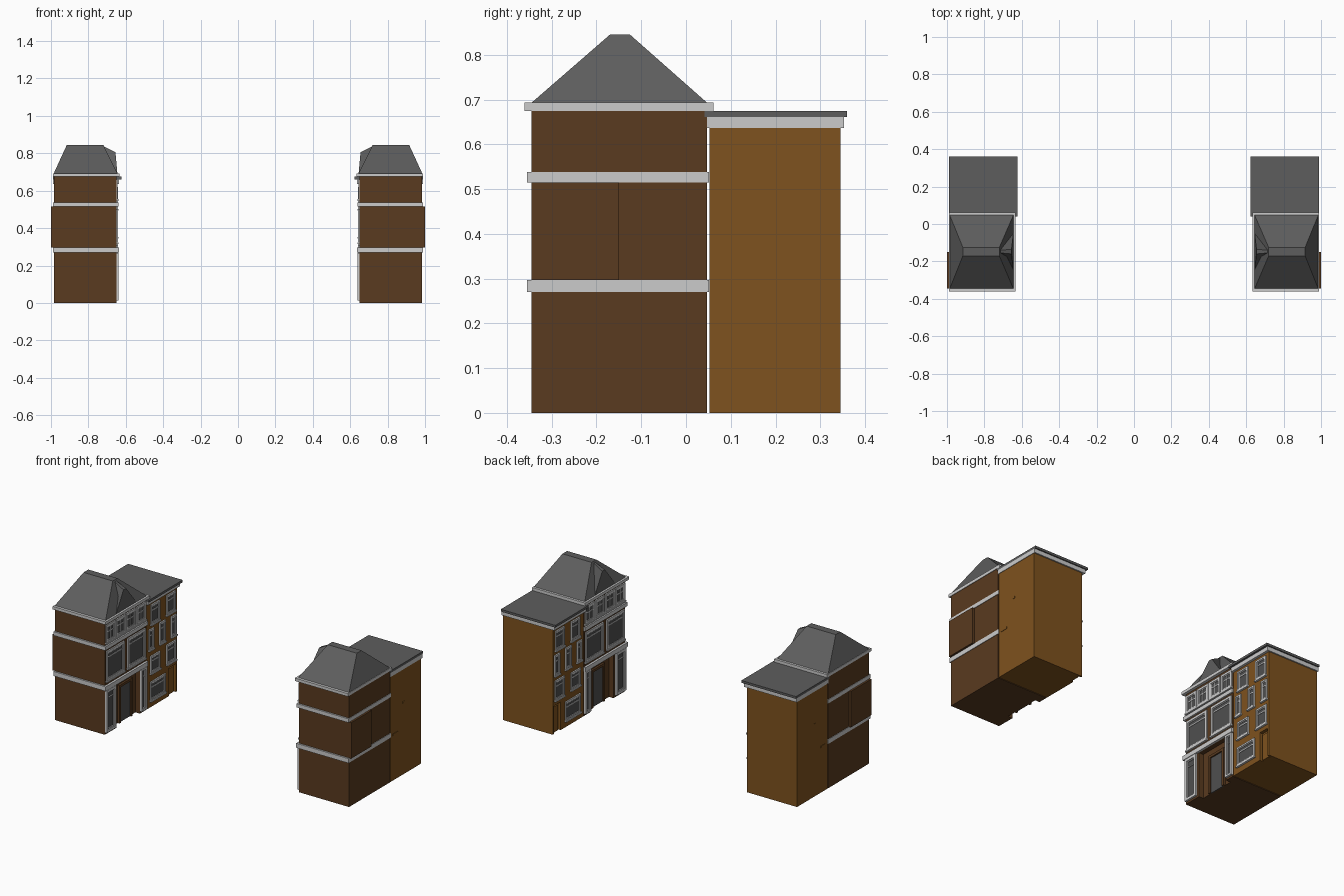
import bpy, bmesh

if "Cube" in bpy.data.objects:
    bpy.data.objects.remove(bpy.data.objects["Cube"])


def material(name, rgb):
    m = bpy.data.materials.new(name)
    m.diffuse_color = (*rgb, 1)
    m.use_nodes = True
    m.node_tree.nodes["Principled BSDF"].inputs["Base Color"].default_value = m.diffuse_color
    return m


DARK = material("dark_brick", (0.10, 0.043, 0.014))
LIGHT = material("light_brick", (0.21, 0.085, 0.013))
SLATE = material("slate", (0.11, 0.11, 0.11))
GLASS = material("glass", (0.08, 0.08, 0.08))
WALL = 0.65          # facade plane of the right-hand houses, facing -x
BACK = 0.985         # outer wall plane


def finish(name, bm, mat):
    # every part is mirrored to the other side of the street
    bmesh.ops.recalc_face_normals(bm, faces=bm.faces)
    me = bpy.data.meshes.new(name)
    bm.to_mesh(me)
    bm.free()
    ob = bpy.data.objects.new(name, me)
    bpy.context.collection.objects.link(ob)
    if mat:
        me.materials.append(mat)
    ob.modifiers.new("Mirror", 'MIRROR').use_clip = False
    return ob


def add_box(bm, x, y, z):
    vs = bmesh.ops.create_cube(bm, size=1)["verts"]
    for v in vs:
        for i, (a, b) in enumerate((x, y, z)):
            v.co[i] = a if v.co[i] < 0 else b


def boxes(name, parts, mat=None):
    bm = bmesh.new()
    for p in parts:
        add_box(bm, *p)
    return finish(name, bm, mat)


def prism(name, plan, z0, z1, mat):
    bm = bmesh.new()
    f = bm.faces.new([bm.verts.new((x, y, z0)) for x, y in plan])
    top = bmesh.ops.extrude_face_region(bm, geom=[f])["geom"]
    for v in top:
        if isinstance(v, bmesh.types.BMVert):
            v.co.z = z1
    return finish(name, bm, mat)


def ring(y0, y1, z0, z1, t, out):
    x = (WALL - out, WALL + 0.002)
    return [(x, (y0, y0 + t), (z0, z1)), (x, (y1 - t, y1), (z0, z1)),
            (x, (y0 + t, y1 - t), (z0, z0 + t)), (x, (y0 + t, y1 - t), (z1 - t, z1))]


def window(name, y0, y1, z0, z1, t=0.011, out=0.008, transom=0.7, inner=True, sill=True):
    parts = ring(y0, y1, z0, z1, t, out)
    g = t
    if inner:
        parts += ring(y0 + t, y1 - t, z0 + t, z1 - t, 0.005, out * 0.6)
        g += 0.005
    if transom:
        zt = z0 + (z1 - z0) * transom
        parts.append(((WALL - out * 0.6, WALL), (y0 + g, y1 - g), (zt - 0.003, zt + 0.003)))
    if sill:
        parts.append(((WALL - out - 0.004, WALL), (y0 - 0.004, y1 + 0.004), (z0 - 0.006, z0 + 0.003)))
    boxes(name + "_frame", parts)
    boxes(name + "_glass", [((WALL - 0.002, WALL + 0.002), (y0 + g, y1 - g), (z0 + g, z1 - g))], GLASS)


def house(name, y0, y1, top, notch0, notch1, notch_z, depth, mat):
    # ground floor with an entrance recess, plain storeys above
    d = WALL + depth
    prism(name + "_ground_floor",
          [(WALL, y0), (BACK, y0), (BACK, y1), (WALL, y1),
           (WALL, notch1), (d, notch1), (d, notch0), (WALL, notch0)], 0, notch_z, mat)
    boxes(name + "_upper_wall", [((WALL, BACK), (y0, y1), (notch_z, top))], mat)


# front house walls, side bay and stone bands
house("front_house", -0.345, 0.047, 0.68, -0.235, -0.01, 0.27, 0.03, DARK)
boxes("side_bay", [((0.975, 1.0), (-0.345, -0.15), (0.297, 0.515))], DARK)
boxes("stone_bands", [((0.637, 0.988), (-0.355, 0.051), (0.27, 0.297)),
                      ((0.64, 0.988), (-0.355, 0.051), (0.515, 0.538)),
                      ((0.633, 0.988), (-0.361, 0.061), (0.675, 0.693))])

# front house roof: truncated hip
bm = bmesh.new()
lo = [bm.verts.new(p) for p in ((0.645, -0.345, 0.693), (0.985, -0.345, 0.693),
                                (0.985, 0.047, 0.693), (0.645, 0.047, 0.693))]
hi = [bm.verts.new(p) for p in ((0.72, -0.17, 0.845), (0.915, -0.17, 0.845),
                                (0.915, -0.125, 0.845), (0.72, -0.125, 0.845))]
bm.faces.new(lo)
bm.faces.new(hi)
for i in range(4):
    j = (i + 1) % 4
    bm.faces.new((lo[i], lo[j], hi[j], hi[i]))
finish("hip_roof", bm, SLATE)

# roof gable over the facade
bm = bmesh.new()
sec = [(-0.245, 0.693), (-0.05, 0.693), (-0.135, 0.805), (-0.16, 0.805)]
a = [bm.verts.new((0.645 if z < 0.7 else 0.655, y, z)) for y, z in sec]
b = [bm.verts.new((0.725, -0.1475 + (y + 0.1475) * 0.5, z + (0.035 if z > 0.7 else 0)))
     for y, z in sec]
bm.faces.new(a)
bm.faces.new(b)
for i in range(4):
    j = (i + 1) % 4
    bm.faces.new((a[i], a[j], b[j], b[i]))
finish("roof_gable", bm, SLATE)

# front house windows: four in the attic row, two large, two tall shop lights
for i in range(4):
    y = -0.34 + i * 0.097
    window(f"attic_window_{i}", y, y + 0.09, 0.552, 0.66, t=0.013, out=0.007, transom=0.6)
    boxes(f"attic_mullion_{i}", [((WALL - 0.004, WALL), (y + 0.043, y + 0.047), (0.565, 0.65))])
for i, y in enumerate((-0.335, -0.132)):
    window(f"large_window_{i}", y, y + 0.17, 0.32, 0.502, t=0.014, transom=0.78)
window("shop_window_near", -0.342, -0.25, 0.012, 0.268, t=0.016, out=0.012, transom=0.8, sill=False)
window("shop_window_far", -0.008, 0.045, 0.012, 0.268, t=0.012, out=0.012, transom=0.8, sill=False)

# shop door with brown surround, set in the recess
boxes("shop_door", [((0.676, 0.682), (-0.165, -0.068), (0, 0.215))], GLASS)
boxes("shop_door_surround", [((0.668, 0.682), (-0.18, -0.165), (0, 0.23)),
                             ((0.668, 0.682), (-0.068, -0.053), (0, 0.23)),
                             ((0.668, 0.682), (-0.165, -0.068), (0.215, 0.23))], DARK)

# rear house walls, cornice and flat roof
house("rear_house", 0.052, 0.345, 0.65, 0.27, 0.335, 0.17, 0.02, LIGHT)
boxes("rear_cornice", [((0.635, 0.988), (0.047, 0.353), (0.637, 0.661))])
boxes("rear_flat_roof", [((0.623, 0.988), (0.041, 0.36), (0.661, 0.675))], SLATE)
boxes("rear_door", [((0.662, 0.672), (0.277, 0.328), (0, 0.155))], LIGHT)

# rear house windows, staggered
rear = [(0.09, 0.175, 0.5, 0.62), (0.24, 0.325, 0.5, 0.62),
        (0.072, 0.118, 0.35, 0.475), (0.175, 0.228, 0.35, 0.48), (0.285, 0.332, 0.35, 0.475),
        (0.088, 0.178, 0.205, 0.31), (0.242, 0.33, 0.2, 0.32),
        (0.085, 0.23, 0.04, 0.155)]
for i, r in enumerate(rear):
    window(f"rear_window_{i}", *r, t=0.01)

# small brick blocks on the outer wall
boxes("wall_blocks", [((0.98, 0.987), (0.072, 0.12), (0.271, 0.282)),
                      ((0.98, 0.987), (0.167, 0.185), (0.431, 0.442))], LIGHT)
